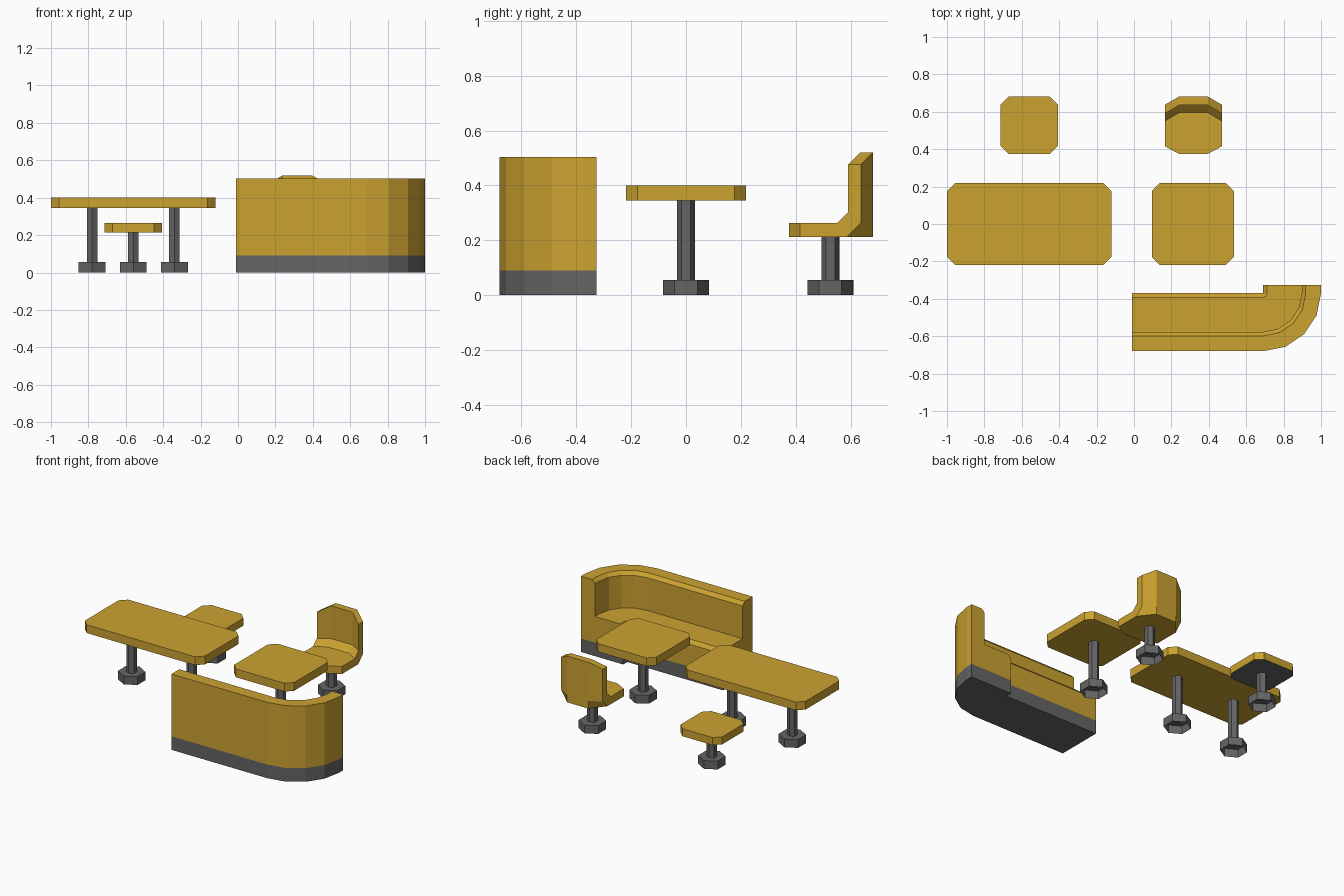
import bpy, bmesh, math

if "Cube" in bpy.data.objects:
    bpy.data.objects.remove(bpy.data.objects["Cube"])

def material(name, rgb):
    m = bpy.data.materials.new(name)
    m.diffuse_color = (*rgb, 1)
    m.use_nodes = True
    m.node_tree.nodes["Principled BSDF"].inputs["Base Color"].default_value = m.diffuse_color
    return m

GOLD = material("mustard yellow", (0.60, 0.36, 0.03))
GREY = material("dark grey", (0.13, 0.13, 0.13))

def finish(bm, name, *mats):
    bmesh.ops.remove_doubles(bm, verts=bm.verts, dist=1e-5)
    bmesh.ops.recalc_face_normals(bm, faces=bm.faces)
    me = bpy.data.meshes.new(name)
    bm.to_mesh(me)
    bm.free()
    for m in mats:
        me.materials.append(m)
    ob = bpy.data.objects.new(name, me)
    bpy.context.collection.objects.link(ob)
    return ob

def loft(name, rings, mat):
    """Skin closed rings of points and cap both ends."""
    bm = bmesh.new()
    vs = [[bm.verts.new(p) for p in r] for r in rings]
    n = len(rings[0])
    for a, b in zip(vs, vs[1:]):
        for i in range(n):
            j = (i + 1) % n
            bm.faces.new((a[i], a[j], b[j], b[i]))
    bm.faces.new(vs[0])
    bm.faces.new(vs[-1])
    return finish(bm, name, mat)

def ring(pts, z):
    return [(x, y, z) for x, y in pts]

def hexagon(x, y, r):
    return [(x + r * math.sin(i * math.pi / 3), y + r * math.cos(i * math.pi / 3))
            for i in range(6)]

def slab(name, x, y, w, d, z0, z1, c=0.042):
    """Board with cut corners."""
    a, b = w / 2, d / 2
    pts = [(a, b - c), (a - c, b), (c - a, b), (-a, b - c),
           (-a, c - b), (c - a, -b), (a - c, -b), (a, c - b)]
    pts = [(x + px, y + py) for px, py in pts]
    return loft(name, [ring(pts, z0), ring(pts, z1)], GOLD)

def pedestal(name, x, y, top):
    """Hexagonal post on a hollow hexagonal foot."""
    post, foot = hexagon(x, y, 0.032), hexagon(x, y, 0.083)
    loft(name + "_post", [ring(post, 0.05), ring(post, top)], GREY)
    ob = loft(name + "_foot", [ring(foot, 0), ring(foot, 0.055)], GREY)
    bm = bmesh.new()
    bm.from_mesh(ob.data)
    bmesh.ops.delete(bm, geom=[f for f in bm.faces if f.normal.z < -0.5], context='FACES_ONLY')
    bm.to_mesh(ob.data)
    bm.free()

# Tables
slab("long_table_top", -0.56, 0, 0.88, 0.436, 0.345, 0.40)
slab("small_table_top", 0.315, 0, 0.44, 0.436, 0.345, 0.40)
for i, x in enumerate((-0.78, -0.34, 0.315)):
    pedestal(f"table_pedestal_{i + 1}", x, 0, 0.345)

# Stool with a grey underside
stool = slab("stool_seat", -0.56, 0.528, 0.305, 0.305, 0.214, 0.264)
stool.data.materials.append(GREY)
for p in stool.data.polygons:
    if p.normal.z < -0.5:
        p.material_index = 1
pedestal("stool_pedestal", -0.56, 0.528, 0.214)

# Chair: side and middle profiles lofted across x
side = [(0.416, 0.213), (0.587, 0.213), (0.637, 0.263), (0.637, 0.476),
        (0.59, 0.476), (0.59, 0.302), (0.55, 0.263), (0.416, 0.263)]
mid = [(0.375, 0.213), (0.681, 0.213), (0.681, 0.263), (0.681, 0.52),
       (0.635, 0.52), (0.635, 0.302), (0.595, 0.263), (0.375, 0.263)]
loft("chair_seat_and_back",
     [[(x, y, z) for y, z in prof] for x, prof in
      ((0.165, side), (0.24, mid), (0.395, mid), (0.471, side))], GOLD)
pedestal("chair_pedestal", 0.318, 0.526, 0.213)

# Corner sofa: profile swept along a straight, a quarter turn and a short end
CX, CY, R = 0.69, -0.37, 0.31
stations = [(-0.012, CY, -90)]
stations += [(CX, CY, -90 + 22.5 * i) for i in range(5)]
stations += [(CX, -0.327, 0)]

def sweep(name, prof, mat):
    loft(name, [[(x + r * math.cos(math.radians(a)), y + r * math.sin(math.radians(a)), z)
                 for r, z in prof] for x, y, a in stations], mat)

sweep("sofa_base", [(0, 0), (R, 0), (R, 0.09), (0, 0.09)], GREY)
sweep("sofa_body", [(0, 0.09), (R, 0.09), (R, 0.503), (0.228, 0.503), (0.207, 0.48),
                    (0.207, 0.263), (0.022, 0.263), (0, 0.24)], GOLD)
